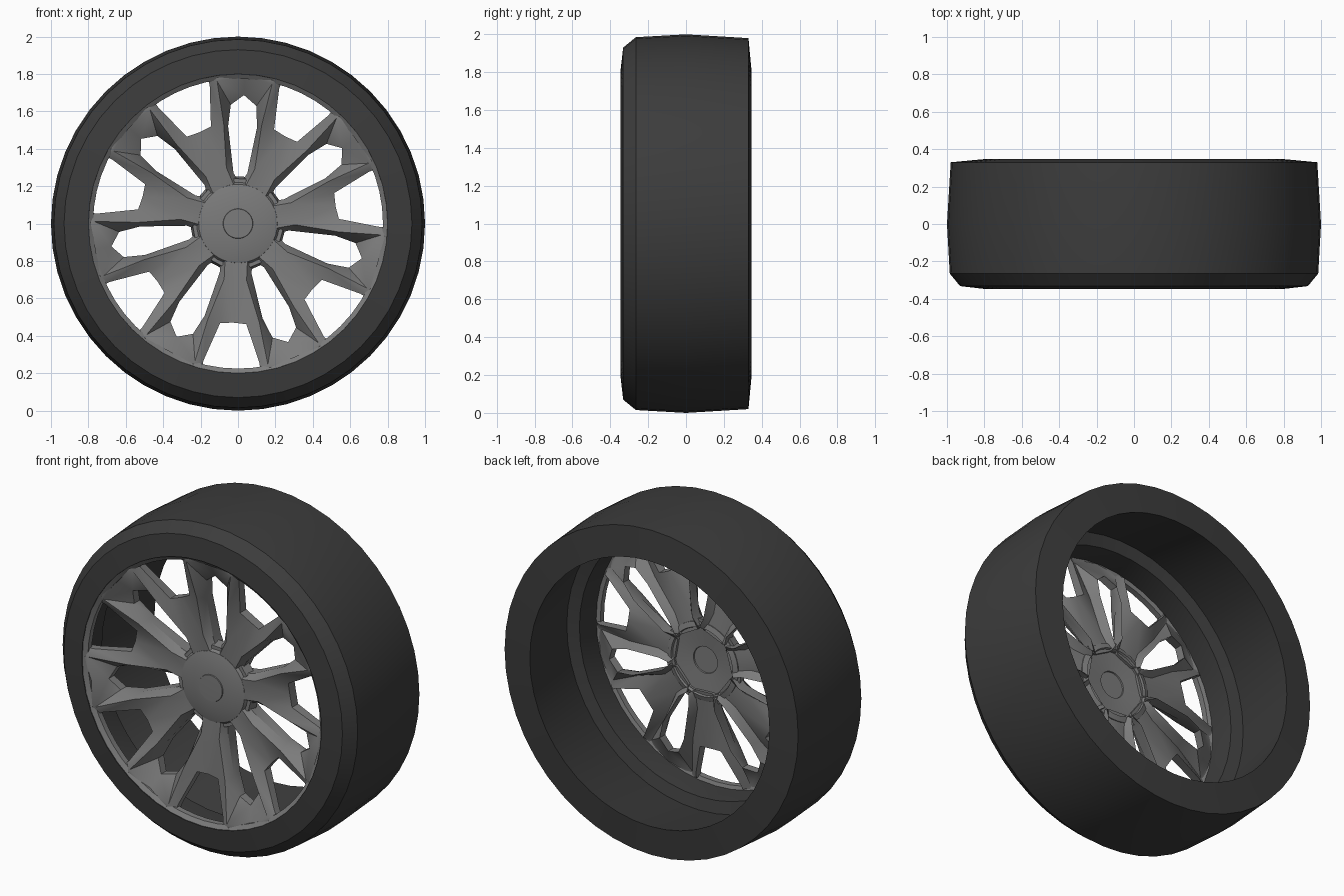
import bpy, bmesh, math
from mathutils import Vector

SPOKES = 7
PHASE = math.radians(-92.7)      # direction of the first spoke
STEP = 2 * math.pi / SPOKES
CENTRE = Vector((0, 0, 1))

if bpy.data.objects.get("Cube"):
    bpy.data.objects.remove(bpy.data.objects["Cube"], do_unlink=True)


def material(name, value, rough):
    mat = bpy.data.materials.new(name)
    mat.use_nodes = True
    mat.diffuse_color = (value, value, value, 1)
    node = mat.node_tree.nodes["Principled BSDF"]
    node.inputs["Base Color"].default_value = (value, value, value, 1)
    node.inputs["Roughness"].default_value = rough
    return mat


rubber = material("dark rubber", 0.045, 0.8)
alloy = material("grey alloy", 0.2, 0.5)


def finish(name, bm, mat, angle):
    bmesh.ops.recalc_face_normals(bm, faces=bm.faces)
    mesh = bpy.data.meshes.new(name)
    bm.to_mesh(mesh)
    bm.free()
    mesh.materials.append(mat)
    obj = bpy.data.objects.new(name, mesh)
    bpy.context.collection.objects.link(obj)
    bpy.ops.object.select_all(action='DESELECT')
    obj.select_set(True)
    bpy.context.view_layer.objects.active = obj
    bpy.ops.object.shade_smooth_by_angle(angle=math.radians(angle))
    return obj


def polar(r, y, a):
    return CENTRE + Vector((r * math.cos(a), y, r * math.sin(a)))


def lathe(name, profile, segments, mat, closed):
    """Spin (radius, y) points about the wheel axis."""
    bm = bmesh.new()
    verts = [bm.verts.new(polar(r, y, 0)) for r, y in profile]
    pairs = list(zip(verts, verts[1:]))
    if closed:
        pairs.append((verts[-1], verts[0]))
    edges = [bm.edges.new(p) for p in pairs]
    bmesh.ops.spin(bm, geom=verts + edges, cent=CENTRE, axis=(0, 1, 0),
                   angle=2 * math.pi, steps=segments, use_duplicate=False)
    bmesh.ops.remove_doubles(bm, verts=bm.verts, dist=0.0005)
    return finish(name, bm, mat, 20)


# Tyre with its hollow, stepped inside
lathe("tyre", [(0.80, -0.347), (0.93, -0.332), (0.985, -0.265),
               (1.0, 0.0), (0.98, 0.33), (0.80, 0.347), (0.88, -0.12),
               (0.81, -0.14), (0.797, -0.28)], 48, rubber, True)

# Thin rim lip that carries the spokes
lathe("rim_lip", [(0.803, -0.345), (0.775, -0.325), (0.775, -0.29),
                  (0.803, -0.28)], 56, alloy, True)

# Hub disc, hollow at the back, with a small centre cap on both sides
lathe("hub", [(0, -0.264), (0.078, -0.262), (0.08, -0.257), (0.15, -0.253),
              (0.21, -0.238), (0.235, -0.2), (0.235, -0.16), (0.205, -0.15),
              (0.195, -0.175), (0.08, -0.185), (0.078, -0.192), (0, -0.192)],
      42, alloy, False)

# Half of a forked spoke: distance along, distance across, depth
half = {
    "root": (0.18, 0, -0.235), "crotch": (0.53, 0, -0.25),
    "root_side": (0.18, 0.06, -0.235), "root_edge": (0.2, 0.09, -0.21),
    "fork": (0.535, 0.07, -0.255), "fork_tip": (0.74, 0.15, -0.305),
    "ridge_a": (0.30, 0.06, -0.245), "ridge_b": (0.52, 0.138, -0.285),
    "ridge_c": (0.745, 0.195, -0.335),
    "slot_a": (0.26, 0.084, -0.2), "slot_b": (0.5, 0.155, -0.225),
    "slot_c": (0.60, 0.213, -0.245), "slot_d": (0.62, 0.298, -0.265),
    "rim_a": (0.77, 0.155, -0.315), "rim_b": (0.763, 0.205, -0.335),
    "rim_c": (0.712, 0.343, -0.32),
}
patches = [
    "root crotch fork ridge_a", "root ridge_a root_side",
    "ridge_a fork ridge_b", "fork fork_tip ridge_c ridge_b",
    "ridge_a ridge_b slot_b slot_a", "ridge_b ridge_c slot_c slot_b",
    "root_side ridge_a slot_a", "root_side slot_a root_edge",
    "ridge_c rim_c slot_d slot_c", "ridge_c rim_b rim_c",
    "fork_tip rim_a rim_b ridge_c",
]

bm = bmesh.new()
for k in range(SPOKES):
    a = PHASE + k * STEP
    along = Vector((math.cos(a), 0, math.sin(a)))
    across = Vector((-math.sin(a), 0, math.cos(a)))
    for side in (1, -1):
        v = {n: bm.verts.new(CENTRE + along * p[0] + across * p[1] * side
                             + Vector((0, p[2], 0))) for n, p in half.items()}
        for patch in patches:
            bm.faces.new([v[n] for n in patch.split()])
bmesh.ops.remove_doubles(bm, verts=bm.verts, dist=0.003)
bmesh.ops.triangulate(bm, faces=bm.faces)
back = bmesh.ops.extrude_face_region(bm, geom=bm.faces[:], use_keep_orig=True)
for vert in (g for g in back["geom"] if isinstance(g, bmesh.types.BMVert)):
    # The back is thickest near the hub and thin at the rim
    r = (vert.co - CENTRE).xz.length
    vert.co.y += 0.085 - 0.05 * r
finish("spokes", bm, alloy, 30)

# Small stepped tabs on the hub edge at the inner end of each slot
bm = bmesh.new()
for k in range(SPOKES):
    a = PHASE + (k + 0.5) * STEP
    rings = []
    for y, grow in ((-0.222, 0), (-0.165, 0.012)):
        rings.append([bm.verts.new(polar(r, y, a + t)) for r, t in (
            (0.2, -0.22), (0.242 + grow, -0.13), (0.242 + grow, 0.13), (0.2, 0.22))])
    front, rear = rings
    bm.faces.new(front)
    bm.faces.new(rear)
    for i in range(4):
        j = (i + 1) % 4
        bm.faces.new((front[i], front[j], rear[j], rear[i]))
finish("hub_tabs", bm, alloy, 20)
